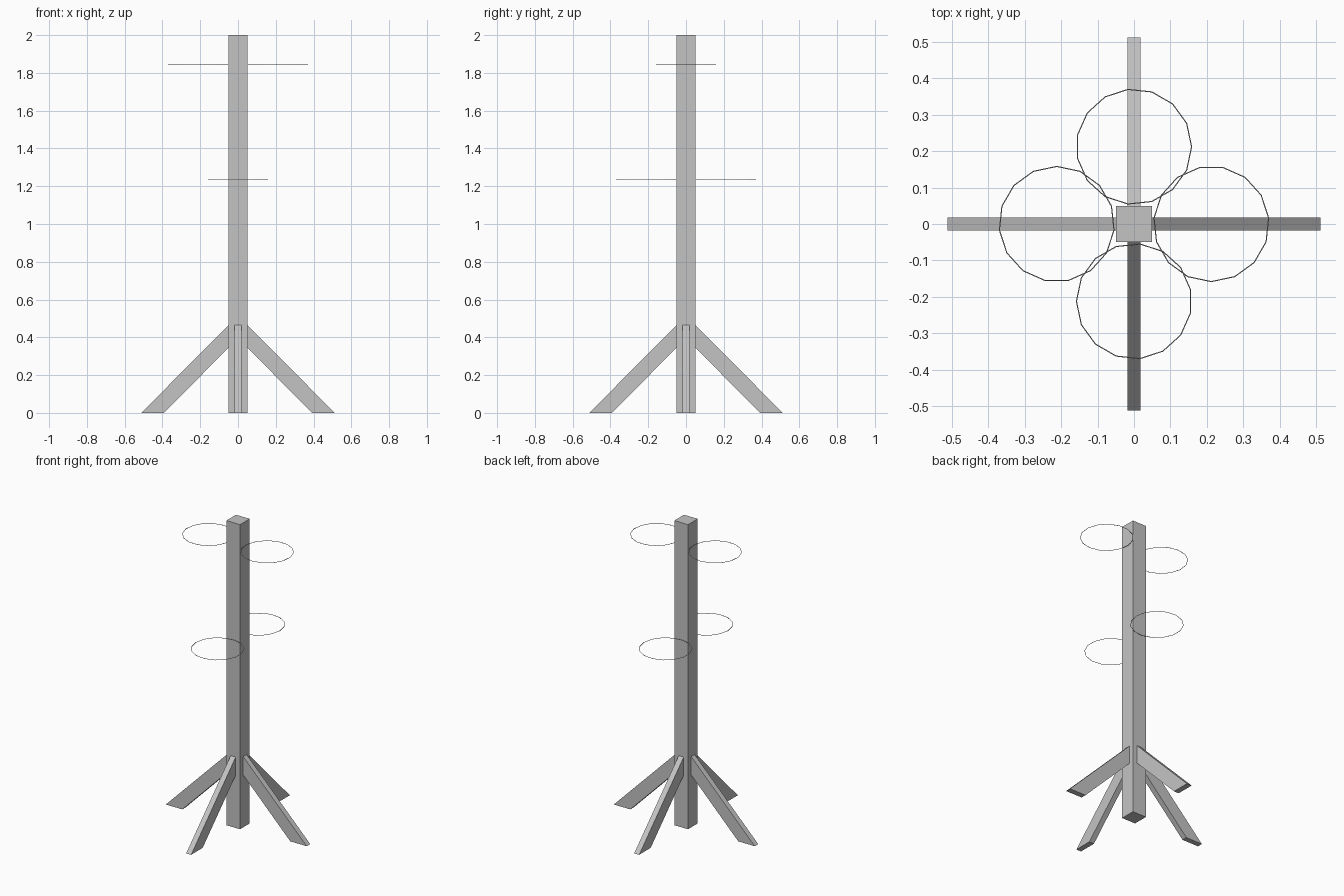
import bpy
import bmesh
from math import radians, cos, sin
from mathutils import Matrix

cube = bpy.data.objects.get("Cube")
if cube:
    bpy.data.objects.remove(cube, do_unlink=True)

# Single plain grey
GREY = (0.55, 0.55, 0.55, 1.0)
grey = bpy.data.materials.new("plain_grey")
grey.use_nodes = True
grey.diffuse_color = GREY
grey.node_tree.nodes["Principled BSDF"].inputs["Base Color"].default_value = GREY

POST_HALF = 0.05
LEG_WIDTH = 0.036
RING_RADIUS = 0.158
RING_OFFSET = 0.212
WIRE_RADIUS = 0.0015


def add_prism(name, profile, thickness, angle=0.0):
    """Extrude an (outward, up) profile across its width, turned about z."""
    bm = bmesh.new()
    face = bm.faces.new([bm.verts.new((r, -thickness / 2, z)) for r, z in profile])
    extruded = bmesh.ops.extrude_face_region(bm, geom=[face])["geom"]
    moved = [v for v in extruded if isinstance(v, bmesh.types.BMVert)]
    bmesh.ops.translate(bm, vec=(0, thickness, 0), verts=moved)
    bmesh.ops.rotate(bm, cent=(0, 0, 0), verts=bm.verts,
                     matrix=Matrix.Rotation(angle, 3, "Z"))
    bmesh.ops.recalc_face_normals(bm, faces=bm.faces)
    mesh = bpy.data.meshes.new(name)
    bm.to_mesh(mesh)
    bm.free()
    mesh.materials.append(grey)
    obj = bpy.data.objects.new(name, mesh)
    bpy.context.collection.objects.link(obj)


def add_ring(name, angle, height):
    """Thin faceted wire hoop touching the post on one side."""
    bpy.ops.mesh.primitive_torus_add(
        major_segments=15, minor_segments=6,
        major_radius=RING_RADIUS, minor_radius=WIRE_RADIUS,
        location=(RING_OFFSET * cos(angle), RING_OFFSET * sin(angle), height),
        rotation=(0, 0, angle - radians(90)))
    ring = bpy.context.object
    ring.name = name
    ring.data.materials.append(grey)


# Square post
add_prism("post", [(-POST_HALF, 0), (POST_HALF, 0),
                   (POST_HALF, 2), (-POST_HALF, 2)], POST_HALF * 2)

# Four slanted braces and four hoops, one per side of the post
leg_profile = [(POST_HALF, 0.345), (0.392, 0), (0.512, 0), (POST_HALF, 0.465)]
for i, side in enumerate(("left", "back", "right", "front")):
    turn = radians(90 * i)
    add_prism(side + "_leg", leg_profile, LEG_WIDTH, turn)
    add_ring(side + "_ring", turn, 1.233 if i % 2 else 1.846)
